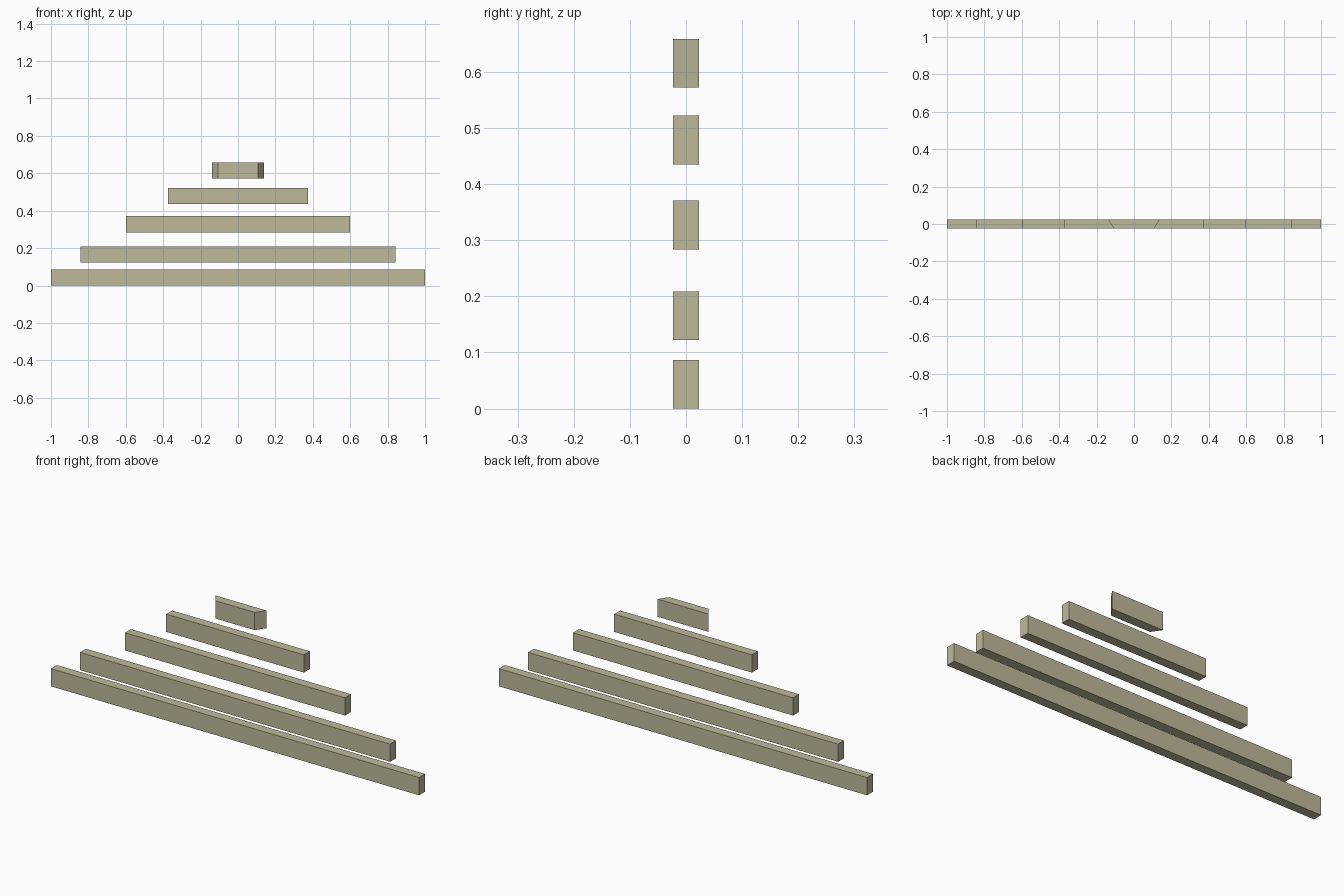
import bpy, bmesh

if "Cube" in bpy.data.objects:
    bpy.data.objects.remove(bpy.data.objects["Cube"])

# Single flat colour for all bars
mat = bpy.data.materials.new("pale khaki")
mat.diffuse_color = (0.52, 0.49, 0.335, 1)
mat.use_nodes = True
mat.node_tree.nodes["Principled BSDF"].inputs["Base Color"].default_value = mat.diffuse_color

HALF_DEPTH = 0.023


def bar(name, front_half, back_half, z0, z1):
    """Horizontal bar extruded from its plan outline."""
    bm = bmesh.new()
    plan = [(-front_half, -HALF_DEPTH), (front_half, -HALF_DEPTH),
            (back_half, HALF_DEPTH), (-back_half, HALF_DEPTH)]
    base = bm.faces.new([bm.verts.new((x, y, z0)) for x, y in plan])
    top = bmesh.ops.extrude_face_region(bm, geom=[base])["geom"]
    verts = [g for g in top if isinstance(g, bmesh.types.BMVert)]
    bmesh.ops.translate(bm, verts=verts, vec=(0, 0, z1 - z0))
    bmesh.ops.recalc_face_normals(bm, faces=bm.faces)
    mesh = bpy.data.meshes.new(name)
    bm.to_mesh(mesh)
    bm.free()
    mesh.materials.append(mat)
    bpy.context.collection.objects.link(bpy.data.objects.new(name, mesh))


# Stack of shrinking bars; the top one has ends mitred toward the front
bar("bottom_bar", 1.0, 1.0, 0.0, 0.087)
bar("lower_bar", 0.842, 0.842, 0.122, 0.209)
bar("middle_bar", 0.598, 0.598, 0.284, 0.371)
bar("upper_bar", 0.374, 0.374, 0.435, 0.522)
bar("top_bar", 0.107, 0.138, 0.572, 0.659)
